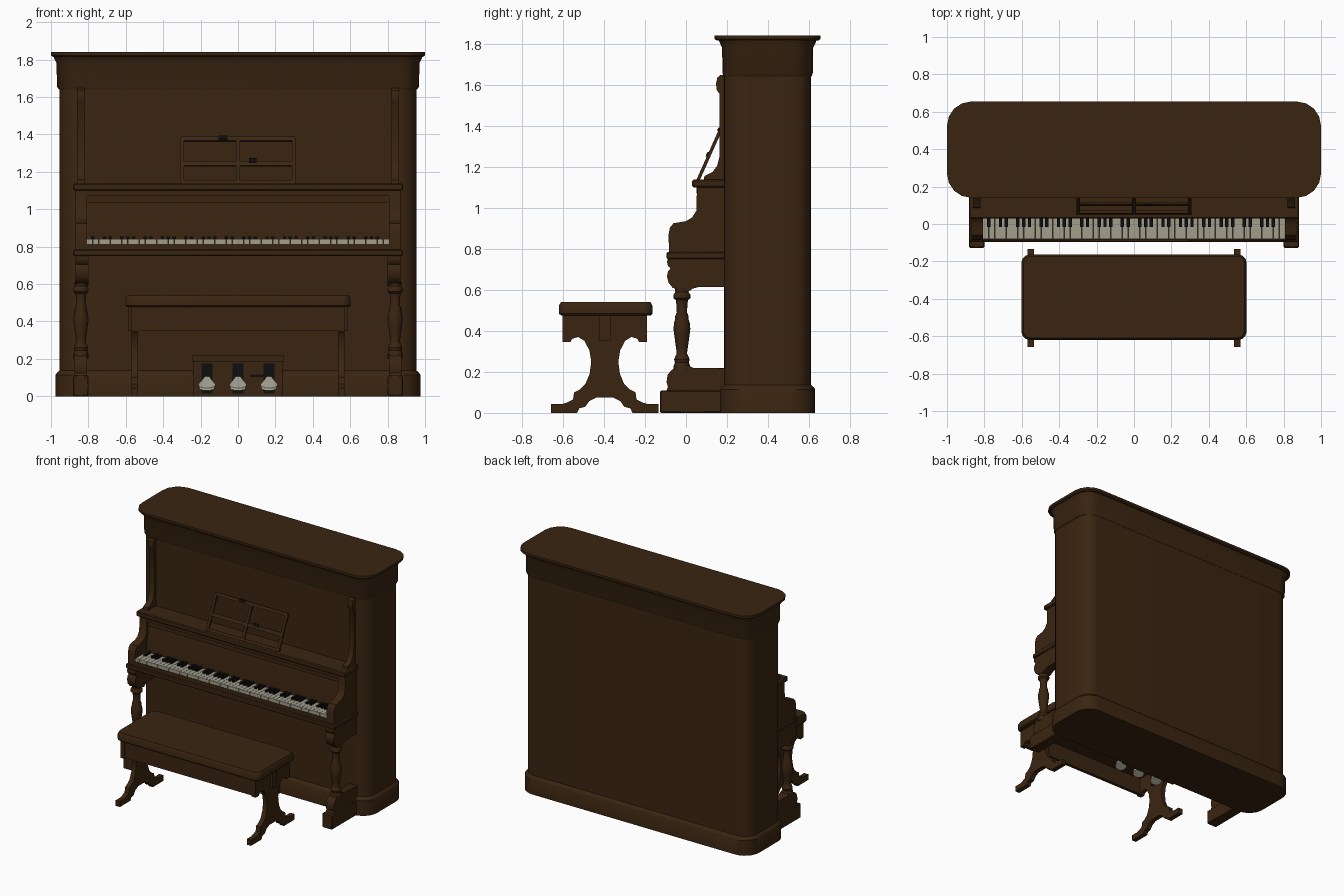
import bpy, bmesh, math
from mathutils import Matrix, Vector


def material(name, rgb):
    m = bpy.data.materials.new(name)
    m.diffuse_color = (*rgb, 1)
    return m


WOOD = material("dark brown wood", (0.042, 0.018, 0.0055))
IVORY = material("ivory", (0.36, 0.345, 0.27))
BLACK = material("black", (0.004, 0.004, 0.004))
METAL = material("pedal metal", (0.42, 0.40, 0.33))


def finish(bm, name, mat, mirror=False, bevel=0.0):
    bmesh.ops.recalc_face_normals(bm, faces=bm.faces[:])
    me = bpy.data.meshes.new(name)
    bm.to_mesh(me)
    bm.free()
    me.materials.append(mat)
    me.shade_smooth()
    me.set_sharp_from_angle(angle=math.radians(35))
    ob = bpy.data.objects.new(name, me)
    bpy.context.collection.objects.link(ob)
    if bevel:
        b = ob.modifiers.new("bevel", "BEVEL")
        b.width, b.segments, b.limit_method = bevel, 1, "ANGLE"
    if mirror:
        ob.modifiers.new("mirror", "MIRROR")
    return ob


def add_box(bm, x0, x1, y0, y1, z0, z1):
    m = Matrix.Translation(((x0 + x1) / 2, (y0 + y1) / 2, (z0 + z1) / 2))
    m = m @ Matrix.Diagonal((x1 - x0, y1 - y0, z1 - z0, 1))
    bmesh.ops.create_cube(bm, size=1, matrix=m)


def boxes(name, mat, dims, mirror=False, bevel=0.0):
    bm = bmesh.new()
    for d in dims:
        add_box(bm, *d)
    return finish(bm, name, mat, mirror, bevel)


def profile(name, pts, x0, x1, mat=WOOD, mirror=True):
    """Extrude a (y, z) outline along x."""
    bm = bmesh.new()
    a = [bm.verts.new((x0, y, z)) for y, z in pts]
    b = [bm.verts.new((x1, y, z)) for y, z in pts]
    n = len(pts)
    for i in range(n):
        bm.faces.new((a[i], a[(i + 1) % n], b[(i + 1) % n], b[i]))
    bm.faces.new(a)
    bm.faces.new(b)
    return finish(bm, name, mat, mirror)


def loft(name, rings, mat=WOOD, mirror=False):
    bm = bmesh.new()
    loops = [[bm.verts.new(p) for p in r] for r in rings]
    n = len(loops[0])
    for lo, hi in zip(loops, loops[1:]):
        for i in range(n):
            bm.faces.new((lo[i], lo[(i + 1) % n], hi[(i + 1) % n], hi[i]))
    bm.faces.new(loops[0])
    bm.faces.new(loops[-1])
    return finish(bm, name, mat, mirror)


def rounded(hx, y0, y1, r, z, seg):
    """Rounded rectangle ring."""
    pts = []
    for k, (cx, cy) in enumerate([(hx - r, y1 - r), (r - hx, y1 - r), (r - hx, y0 + r), (hx - r, y0 + r)]):
        for i in range(seg + 1):
            t = math.pi / 2 * (k + i / seg)
            pts.append((cx + r * math.cos(t), cy + r * math.sin(t), z))
    return pts


def slab(name, rows, seg):
    return loft(name, [rounded(*row, seg) for row in rows])


# case: base, body, cornice, lid
slab("case_base", [(0.975, 0.165, 0.63, 0.12, 0), (0.975, 0.165, 0.63, 0.12, 0.115),
                   (0.968, 0.172, 0.623, 0.115, 0.125), (0.955, 0.185, 0.61, 0.1, 0.137)], 6)
slab("case_body", [(0.955, 0.185, 0.61, 0.1, 0.12), (0.955, 0.185, 0.61, 0.1, 1.66)], 6)
slab("cornice", [(0.957, 0.183, 0.612, 0.1, 1.64), (0.968, 0.178, 0.618, 0.11, 1.655),
                 (0.97, 0.176, 0.62, 0.11, 1.78), (0.982, 0.165, 0.632, 0.12, 1.805),
                 (0.988, 0.155, 0.64, 0.125, 1.825)], 6)
slab("lid", [(0.99, 0.15, 0.645, 0.12, 1.815), (1.0, 0.14, 0.655, 0.13, 1.823),
             (1.0, 0.14, 0.655, 0.13, 1.84)], 4)

# upper pilasters with scrolled ends
profile("pilaster", [(0.19, 1.13), (0.085, 1.13), (0.09, 1.155), (0.13, 1.175), (0.152, 1.205),
                     (0.163, 1.25), (0.163, 1.555), (0.15, 1.575), (0.146, 1.605),
                     (0.153, 1.635), (0.168, 1.648), (0.19, 1.648)], 0.82, 0.862)

# shelf above the keyboard, fallboard, key bed
boxes("music_shelf", WOOD, [(-0.882, 0.882, 0.03, 0.19, 1.1, 1.137)], bevel=0.006)
boxes("shelf_moulding", WOOD, [(-0.815, 0.815, 0.05, 0.19, 1.07, 1.1), (-0.815, 0.815, 0.062, 0.19, 1.035, 1.07)])
profile("fallboard", [(0.19, 0.82), (0.05, 0.82), (0.05, 0.86), (0.075, 1.04), (0.19, 1.04)], -0.815, 0.815, mirror=False)
boxes("key_bed", WOOD, [(-0.82, 0.82, -0.083, 0.19, 0.77, 0.815)])
boxes("key_bed_moulding", WOOD, [(-0.882, 0.882, -0.095, 0.19, 0.75, 0.785)], bevel=0.006)

# arms and brackets at each end
profile("arm", [(0.19, 0.78), (-0.083, 0.78), (-0.085, 0.87), (-0.078, 0.905), (-0.06, 0.925),
                (0.0, 0.935), (0.03, 0.953), (0.05, 0.985), (0.054, 1.11), (0.19, 1.11)], 0.807, 0.868)
profile("arm_bracket", [(0.19, 0.755), (-0.088, 0.755), (-0.093, 0.735), (-0.087, 0.715), (-0.075, 0.705),
                        (-0.088, 0.69), (-0.093, 0.665), (-0.085, 0.635), (-0.065, 0.61), (-0.04, 0.6),
                        (0.01, 0.59), (0.035, 0.607), (0.06, 0.613), (0.19, 0.613)], 0.8, 0.87)

# turned legs
leg = [(0.61, 0.035), (0.59, 0.032), (0.575, 0.042), (0.56, 0.042), (0.55, 0.03), (0.53, 0.027),
       (0.49, 0.025), (0.47, 0.033), (0.455, 0.033), (0.44, 0.038), (0.41, 0.041), (0.37, 0.036),
       (0.32, 0.029), (0.29, 0.025), (0.275, 0.032), (0.26, 0.038), (0.245, 0.034), (0.23, 0.04), (0.2, 0.04)]
loft("front_leg", [[(0.84 + r * math.cos(i * math.pi / 8), -0.02 + r * math.sin(i * math.pi / 8), z)
                    for i in range(16)] for z, r in leg], mirror=True)

# feet
boxes("foot_block", WOOD, [(0.798, 0.882, -0.127, 0.19, 0, 0.11)], True, 0.006)
profile("foot_bracket", [(0.19, 0.1), (-0.1, 0.1), (-0.088, 0.125), (-0.095, 0.15), (-0.09, 0.185),
                         (-0.07, 0.21), (-0.045, 0.222), (0.01, 0.232), (0.035, 0.22), (0.19, 0.217)], 0.807, 0.873)

# keys: 52 white, 36 black
W = 1.614 / 52
white, black = [], []
for i in range(52):
    x = -0.807 + i * W
    white.append((x + 0.0008, x + W - 0.0008, -0.08, 0.055, 0.81, 0.84))
    if i % 7 in (0, 2, 3, 5, 6) and i < 51:
        black.append((x + W - 0.009, x + W + 0.009, -0.015, 0.055, 0.835, 0.854))
boxes("white_keys", IVORY, white)
boxes("black_keys", BLACK, black)

# music stand: open frame leaning back, built upright then tilted
tilt = Matrix.Translation((0, 0.05, 1.135)) @ Matrix.Rotation(-0.42, 4, "X")
frame = [(x - 0.01, x + 0.01, 0, 0.016, 0, 0.275) for x in (-0.298, 0, 0.298)]
frame += [(-0.306, 0.306, 0.001, 0.015, a, b) for a, b in ((0, 0.022), (0.108, 0.135), (0.255, 0.277))]
boxes("music_stand", WOOD, frame).data.transform(tilt)
boxes("music_stand_clips", BLACK, [(-0.105, -0.055, -0.006, 0.018, 0.262, 0.28),
                                   (0.06, 0.1, -0.006, 0.0, 0.125, 0.148)]).data.transform(tilt)

# pedal panel, slots and pedals
boxes("pedal_panel", WOOD, [(-0.24, 0.24, 0.15, 0.19, 0, 0.187), (-0.245, 0.245, 0.14, 0.19, 0.187, 0.22)])
slots = [(x - 0.03, x + 0.03, 0.144, 0.151, 0.015, 0.175) for x in (-0.166, 0, 0.166)]
boxes("pedal_slots", BLACK, slots + [(0.065, 0.15, 0.144, 0.151, 0.102, 0.116)])
for n, cx in enumerate((-0.166, 0, 0.166)):
    half = [(0.012, 0.16, 0.108), (0.014, 0.11, 0.104), (0.028, 0.085, 0.085), (0.046, 0.055, 0.064), (0.04, 0.035, 0.052),
            (0.018, 0.022, 0.045)]
    outline = half + [(-x, y, z) for x, y, z in reversed(half)]
    loft("pedal_%d" % (n + 1), [[(cx + x, y, z - d) for x, y, z in outline] for d in (0.014, 0)], METAL)

# bench seat and apron
slab("bench_seat", [(0.595, -0.61, -0.17, 0.04, 0.476), (0.602, -0.62, -0.163, 0.045, 0.484),
                    (0.602, -0.62, -0.163, 0.045, 0.522), (0.592, -0.61, -0.173, 0.04, 0.54)], 3)
boxes("bench_apron", WOOD, [(-0.54, 0.54, -0.595, -0.57, 0.35, 0.48), (-0.54, 0.54, -0.22, -0.195, 0.35, 0.48)])

# bench ends: scrolled boards, symmetric about y = -0.39
side = [(0.205, 0.48), (0.205, 0.345), (0.168, 0.345), (0.158, 0.362), (0.13, 0.37), (0.1, 0.352),
        (0.075, 0.305), (0.066, 0.25), (0.074, 0.19), (0.095, 0.14), (0.12, 0.115), (0.15, 0.1),
        (0.155, 0.065), (0.185, 0.05), (0.21, 0.043), (0.262, 0.043), (0.262, 0), (0.135, 0),
        (0.125, 0.022), (0.095, 0.03), (0.075, 0.058), (0.04, 0.075)]
cy = -0.396
profile("bench_end", [(cy + y, z) for y, z in side] + [(cy - y, z) for y, z in reversed(side)], 0.535, 0.57)
boxes("bench_end_stile", WOOD, [(0.51, 0.588, cy - 0.027, cy + 0.027, 0.35, 0.48)], True)
